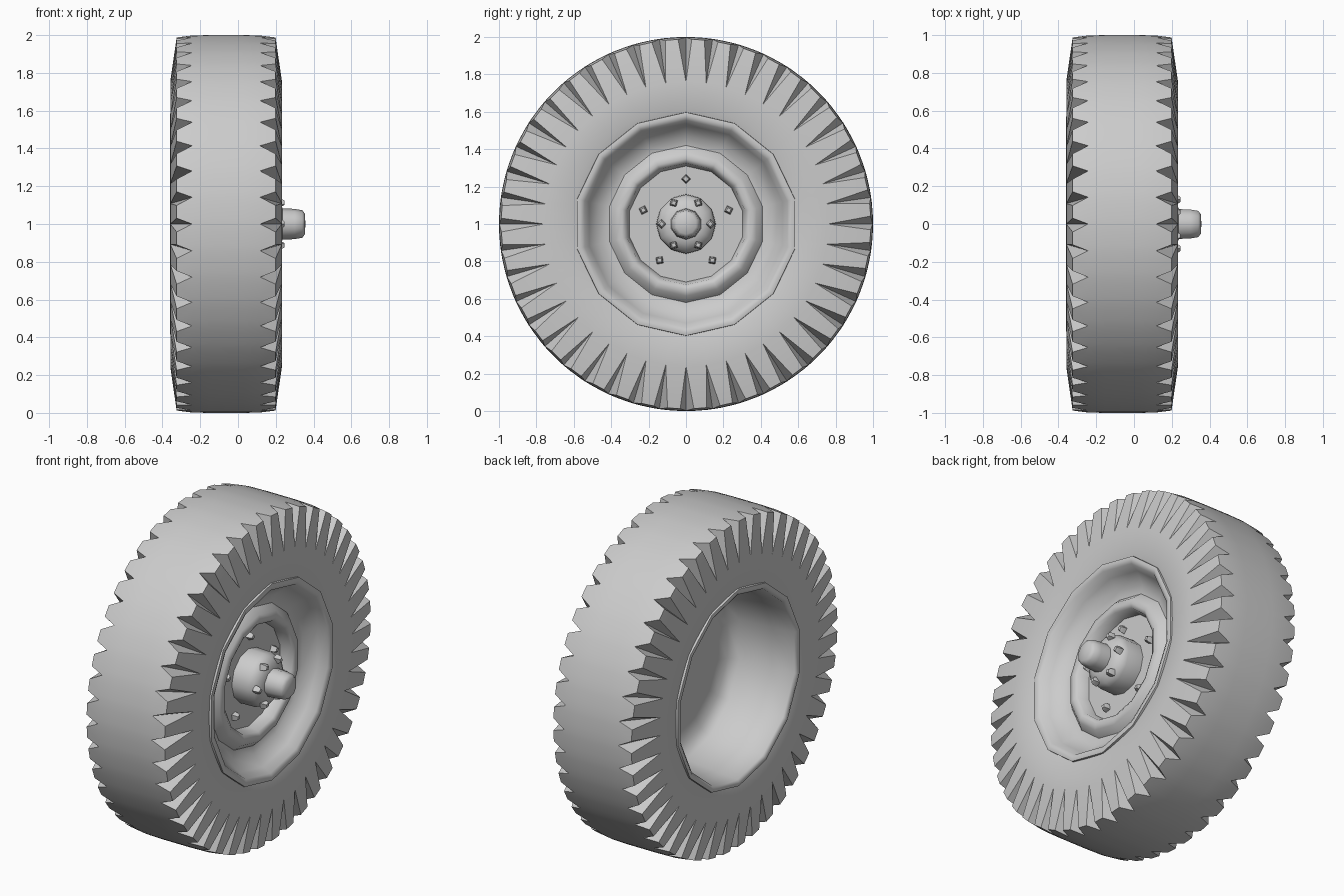
import bpy, bmesh, math
from mathutils import Matrix, Vector

if "Cube" in bpy.data.objects:
    bpy.data.objects.remove(bpy.data.objects["Cube"], do_unlink=True)

grey = bpy.data.materials.new("light_grey")
grey.use_nodes = True
COLOUR = (0.6, 0.6, 0.6, 1)
grey.diffuse_color = COLOUR
grey.node_tree.nodes["Principled BSDF"].inputs["Base Color"].default_value = COLOUR

AXLE = Vector((0, 0, 1))
MID = -0.063          # middle plane of the tyre
TYRE_CENTRE = Vector((MID, 0, 1))


def loft(name, rings, smooth, closed=False, cap_ends=False):
    """Skin (angle, profile) stations around the axle; profile points are (x, radius).
    Closed lofts are split along the outermost diagonals, so that notches end in points."""
    bm = bmesh.new()
    cols = [[bm.verts.new((x, r * math.sin(a), 1 + r * math.cos(a))) for x, r in prof]
            for a, prof in rings]
    count = len(cols[0])
    for i, col in enumerate(cols):
        nxt = cols[(i + 1) % len(cols)]
        for j in range(count if closed else count - 1):
            k = (j + 1) % count
            a, b, c, d = col[j], nxt[j], nxt[k], col[k]
            if not closed:
                bm.faces.new((a, b, c, d))
            elif (a.co + c.co - 2 * TYRE_CENTRE).length > (b.co + d.co - 2 * TYRE_CENTRE).length:
                bm.faces.new((a, b, c))
                bm.faces.new((a, c, d))
            else:
                bm.faces.new((a, b, d))
                bm.faces.new((b, c, d))
    if cap_ends:
        for j in (0, count - 1):
            bm.faces.new([c[j] for c in cols])
    bmesh.ops.remove_doubles(bm, verts=bm.verts, dist=0.0005)
    bmesh.ops.recalc_face_normals(bm, faces=bm.faces)
    mesh = bpy.data.meshes.new(name)
    bm.to_mesh(mesh)
    bm.free()
    obj = bpy.data.objects.new(name, mesh)
    bpy.context.collection.objects.link(obj)
    mesh.materials.append(grey)
    bpy.ops.object.select_all(action='DESELECT')
    obj.select_set(True)
    bpy.context.view_layer.objects.active = obj
    bpy.ops.object.shade_smooth_by_angle(angle=math.radians(smooth))
    return obj


def revolve(name, profile, sides, smooth=40, **kw):
    return loft(name, [(math.tau * i / sides, profile) for i in range(sides)], smooth, **kw)


# Tyre: the shoulder corner is pulled back to a chamfer at every tread groove
def tyre_profile(corner):
    half = [(0.27, 0.56), (0.29, 0.62), (0.295, 0.76), corner, (0.18, 0.998), (0.09, 1.0)]
    right = [(MID + w, r) for w, r in half]
    left = [(MID - w, r) for w, r in reversed(half)]
    return right + left


LUGS = 44
lug, groove = tyre_profile((0.262, 0.988)), tyre_profile((0.235, 0.88))
stations = []
for i in range(LUGS):
    for offset, prof in ((0, groove), (0.22, lug), (0.7, lug)):
        stations.append((math.tau * (i + offset) / LUGS, prof))
loft("tyre", stations, 50, closed=True)

# Rim: front lip, dished face, raised ring and recessed centre plate
revolve("rim_face", [(0.20, 0.60), (0.228, 0.597), (0.232, 0.58), (0.22, 0.555),
                     (0.17, 0.53), (0.11, 0.47), (0.10, 0.42), (0.14, 0.385),
                     (0.15, 0.35), (0.135, 0.325), (0.07, 0.31), (0.07, 0.0)], 14, 60)

# Rim: rear lip and deep open barrel
revolve("rim_barrel", [(-0.33, 0.60), (-0.355, 0.597), (-0.36, 0.58), (-0.345, 0.56),
                       (-0.2, 0.55), (0.0, 0.53), (0.05, 0.48), (0.06, 0.38),
                       (0.06, 0.0)], 14, 60)

# Hub with its protruding axle cap
revolve("hub", [(0.07, 0.16), (0.17, 0.158), (0.205, 0.145), (0.225, 0.11),
                (0.235, 0.085)], 12, 60, cap_ends=True)
revolve("axle_cap", [(0.20, 0.085), (0.30, 0.08), (0.34, 0.073), (0.354, 0.055),
                     (0.357, 0.0)], 10, 60)


# Bolts: tapered pegs in circles on the centre plate and on the hub
def bolt_circle(name, count, radius, base, height, first_angle):
    for i in range(count):
        angle = math.tau * i / count + first_angle
        bolt = revolve(f"{name}_{i + 1}", [(0, 0.026), (height * 0.7, 0.022), (height, 0.014)],
                       4, 30, cap_ends=True)
        shift = Vector((base, radius * math.sin(angle), radius * math.cos(angle)))
        spin = Matrix.Translation(AXLE) @ Matrix.Rotation(-angle, 4, 'X') @ Matrix.Translation(-AXLE)
        bolt.data.transform(Matrix.Translation(shift) @ spin)


bolt_circle("wheel_bolt", 5, 0.24, 0.065, 0.04, 0)
bolt_circle("hub_bolt", 6, 0.13, 0.205, 0.04, math.pi / 6)
